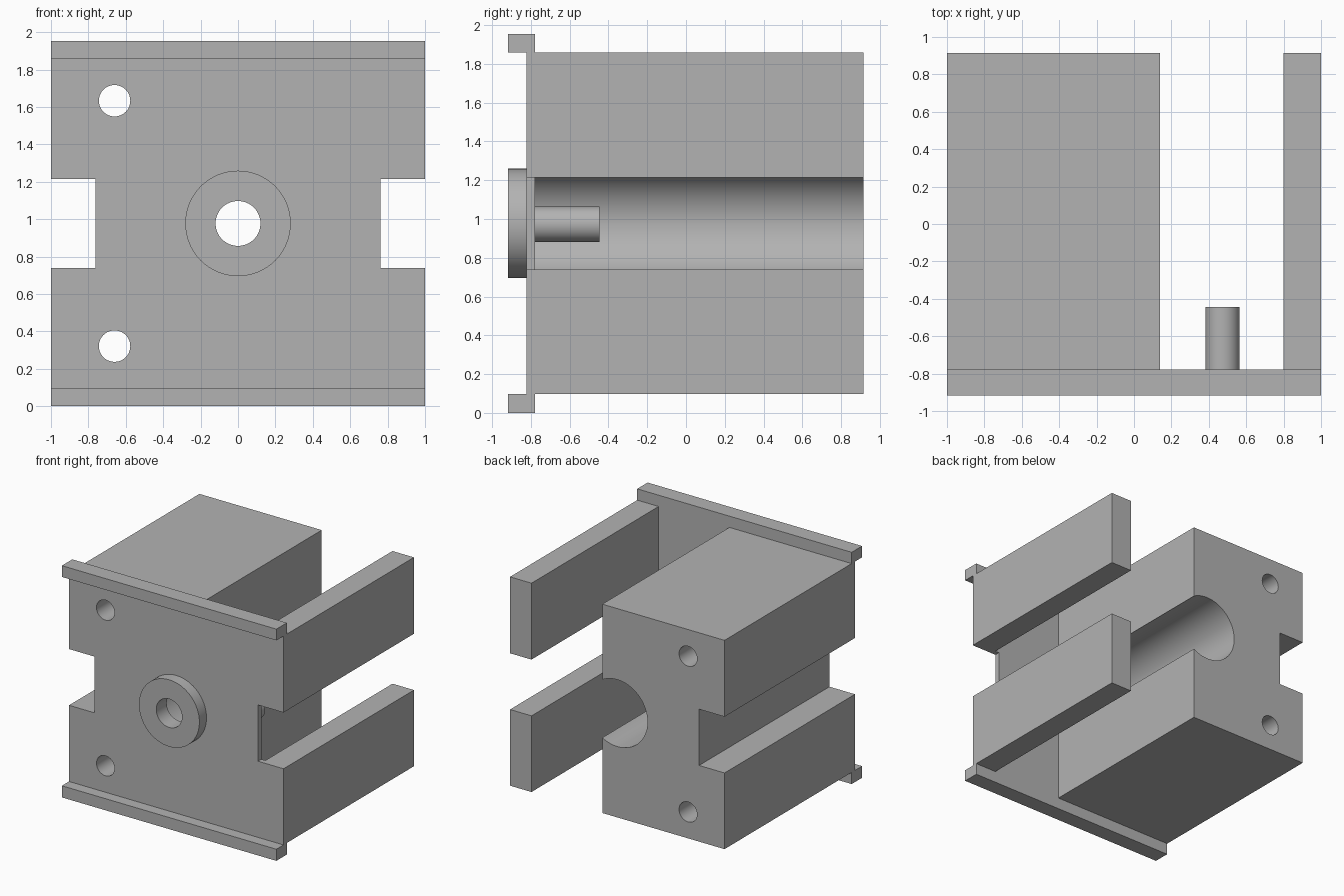
import bpy, bmesh, math
from mathutils import Matrix

if "Cube" in bpy.data.objects:
    bpy.data.objects.remove(bpy.data.objects["Cube"], do_unlink=True)

grey = bpy.data.materials.new("plain grey")
grey.use_nodes = True
COLOUR = (0.45, 0.45, 0.45, 1)
grey.diffuse_color = COLOUR
grey.node_tree.nodes["Principled BSDF"].inputs["Base Color"].default_value = COLOUR

FRONT, FACE, SEAT, BACK = -0.917, -0.822, -0.778, 0.915   # depths along y
LOW, HIGH, TOP = 0.098, 1.858, 1.953                      # heights
MID = 0.977
SLOT = 0.237                                              # half height of side slots
SLOT_X = 0.763


def finish(name, bm):
    mesh = bpy.data.meshes.new(name)
    bmesh.ops.recalc_face_normals(bm, faces=bm.faces)
    bm.to_mesh(mesh)
    bm.free()
    mesh.materials.append(grey)
    obj = bpy.data.objects.new(name, mesh)
    bpy.context.collection.objects.link(obj)
    return obj


def box(name, x0, x1, y0, y1, z0, z1):
    bm = bmesh.new()
    place = Matrix.Translation(((x0 + x1) / 2, (y0 + y1) / 2, (z0 + z1) / 2))
    size = Matrix.Diagonal((x1 - x0, y1 - y0, z1 - z0, 1))
    bmesh.ops.create_cube(bm, size=1, matrix=place @ size)
    return finish(name, bm)


def rod(name, x, z, radius, y0, y1):
    bm = bmesh.new()
    place = Matrix.Translation((x, (y0 + y1) / 2, z)) @ Matrix.Rotation(math.pi / 2, 4, 'X')
    bmesh.ops.create_cone(bm, cap_ends=True, segments=64, radius1=radius,
                          radius2=radius, depth=y1 - y0, matrix=place)
    return finish(name, bm)


def cut(target, cutters):
    for cutter in cutters:
        mod = target.modifiers.new("cut", 'BOOLEAN')
        mod.operation, mod.solver, mod.object = 'DIFFERENCE', 'EXACT', cutter
    bpy.context.view_layer.update()
    graph = bpy.context.evaluated_depsgraph_get()
    mesh = bpy.data.meshes.new_from_object(target.evaluated_get(graph))
    target.modifiers.clear()
    target.data = mesh


def smooth(obj):
    bpy.ops.object.select_all(action='DESELECT')
    obj.select_set(True)
    bpy.context.view_layer.objects.active = obj
    bpy.ops.object.shade_smooth_by_angle(angle=math.radians(30))


# Main solids
plate = box("front_plate", -1, 1, FACE, SEAT, LOW, HIGH)
block = box("main_block", -1, 0.14, SEAT, BACK, LOW, HIGH)
collar = rod("front_collar", 0, MID, 0.282, FRONT, FACE)
pin = rod("locating_pin", 0.473, MID - 0.004, 0.092, SEAT, -0.445)

# Flanges along the top and bottom of the plate
box("top_flange", -1, 1, FRONT, SEAT, HIGH, TOP)
box("bottom_flange", -1, 1, FRONT, SEAT, 0, LOW)

# Rails beside the open channel
box("upper_rail", 0.8, 1, SEAT, BACK, MID + SLOT, HIGH)
box("lower_rail", 0.8, 1, SEAT, BACK, LOW, MID - SLOT)

# Cutters for the bolt holes, side slots, centre hole and bore
bolts = [rod("bolt_cutter", -0.66, MID + s * 0.656, 0.084, -1.1, 1.1) for s in (-1, 1)]
slots = [box("slot_cutter", min(a, b), max(a, b), -1.1, 1.1, MID - SLOT, MID + SLOT)
         for a, b in ((-1.2, -SLOT_X), (SLOT_X, 1.2))]
centre = rod("centre_cutter", 0, MID, 0.12, -1.1, 1.1)
bore = rod("bore_cutter", 0, MID, 0.282, -1.1, 1.1)

cut(plate, bolts + slots + [centre])
cut(block, bolts + slots[:1] + [bore])
cut(collar, [centre])

for cutter in bolts + slots + [centre, bore]:
    bpy.data.objects.remove(cutter, do_unlink=True)
for obj in (plate, block, collar, pin):
    smooth(obj)
